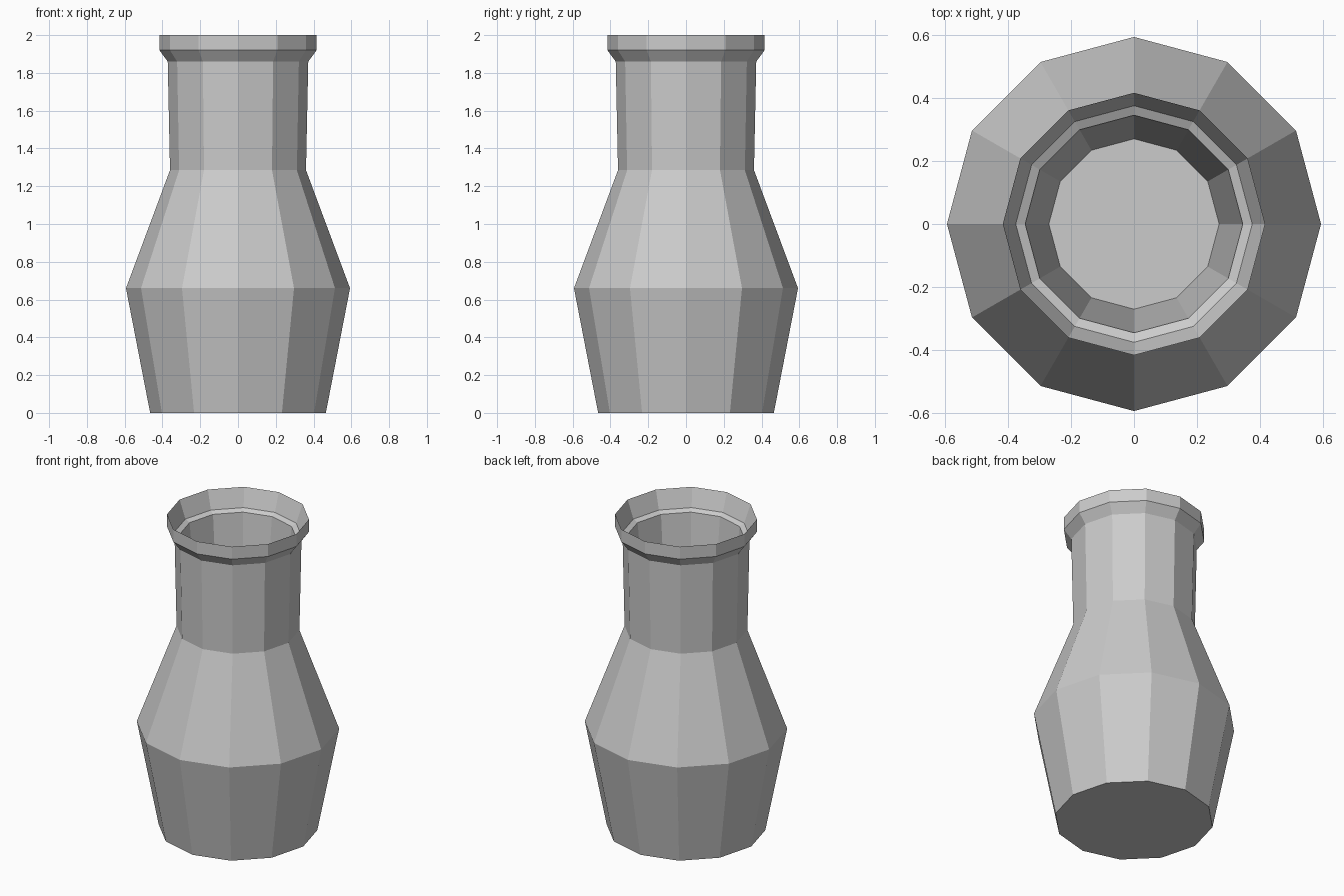
import bpy
import bmesh
from math import cos, sin, tau

if "Cube" in bpy.data.objects:
    bpy.data.objects.remove(bpy.data.objects["Cube"])

SIDES = 12

# (radius, height): foot, belly, neck, collar, rim, inner ledge, inner wall
PROFILE = [
    (0.465, 0.0), (0.593, 0.66), (0.36, 1.285), (0.372, 1.86),
    (0.416, 1.92), (0.416, 2.0), (0.375, 1.885), (0.345, 1.87),
    (0.27, 1.1),
]


def lathe(name, profile, sides):
    bm = bmesh.new()
    rings = [[bm.verts.new((r * cos(tau * i / sides), r * sin(tau * i / sides), z))
              for i in range(sides)] for r, z in profile]
    # Side walls between neighbouring rings
    for low, high in zip(rings, rings[1:]):
        for i in range(sides):
            j = (i + 1) % sides
            bm.faces.new((low[i], low[j], high[j], high[i]))
    # Flat underside and inner floor
    bm.faces.new(rings[0][::-1])
    bm.faces.new(rings[-1])
    bmesh.ops.recalc_face_normals(bm, faces=bm.faces[:])
    mesh = bpy.data.meshes.new(name)
    bm.to_mesh(mesh)
    bm.free()
    obj = bpy.data.objects.new(name, mesh)
    bpy.context.collection.objects.link(obj)
    return obj


# Twelve-sided vase with flared collar
lathe("vase", PROFILE, SIDES)
